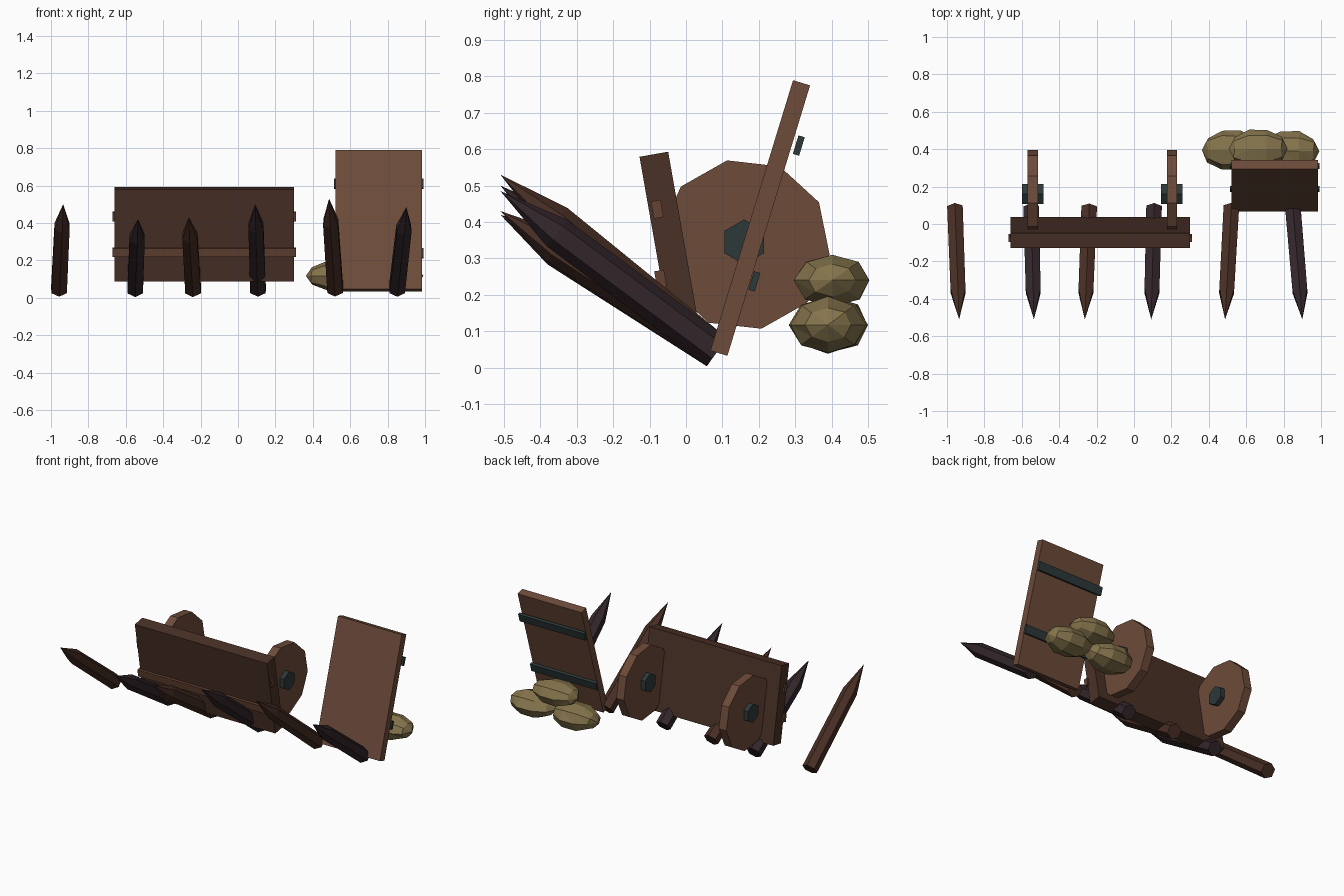
import bpy, bmesh, math, random
from mathutils import Matrix, Vector

if "Cube" in bpy.data.objects:
    bpy.data.objects.remove(bpy.data.objects["Cube"])

random.seed(4)


def material(name, hexcol):
    m = bpy.data.materials.new(name)
    rgb = [int(hexcol[i:i + 2], 16) / 255 for i in (0, 2, 4)]
    lin = [c / 12.92 if c <= 0.04045 else ((c + 0.055) / 1.055) ** 2.4 for c in rgb]
    m.diffuse_color = (*lin, 1)
    m.use_nodes = True
    m.node_tree.nodes["Principled BSDF"].inputs["Base Color"].default_value = m.diffuse_color
    return m


WOOD = material("mid wood", "6d4b3a")
DARK = material("dark wood", "4a3126")
BATTEN = material("batten wood", "634232")
STAKE_A = material("brown stake wood", "482e24")
STAKE_B = material("blackened stake wood", "33262a")
IRON = material("dark iron", "2d3839")
SACK = material("sackcloth", "85744c")


def finish(name, bm, mat):
    bmesh.ops.recalc_face_normals(bm, faces=bm.faces)
    me = bpy.data.meshes.new(name)
    bm.to_mesh(me)
    bm.free()
    me.materials.append(mat)
    ob = bpy.data.objects.new(name, me)
    bpy.context.collection.objects.link(ob)
    return ob


def box(name, centre, size, tilt, mat):
    bm = bmesh.new()
    bmesh.ops.create_cube(bm, size=1, matrix=Matrix.Translation(centre)
                          @ Matrix.Rotation(math.radians(tilt), 4, 'X')
                          @ Matrix.Diagonal((*size, 1)))
    finish(name, bm, mat)


def disc(name, centre, radius, width, sides, phase, mat):
    # prism along x, first corner at 'phase' degrees in the y-z plane
    bm = bmesh.new()
    rings = []
    for x in (-width / 2, width / 2):
        ring = []
        for i in range(sides):
            a = math.radians(phase) + math.tau * i / sides
            ring.append(bm.verts.new(Vector(centre) + Vector(
                (x, radius * math.cos(a), radius * math.sin(a)))))
        bm.faces.new(ring)
        rings.append(ring)
    for i in range(sides):
        j = (i + 1) % sides
        bm.faces.new((rings[0][i], rings[0][j], rings[1][j], rings[1][i]))
    finish(name, bm, mat)


def stake(name, base, tip, mat):
    # six-sided shaft with a sharpened point
    bm = bmesh.new()
    base, tip = Vector(base), Vector(tip)
    d = (tip - base).normalized()
    side = d.cross(Vector((0, 0, 1))).normalized()
    up = side.cross(d)
    rings = []
    for t, r in ((0, 0.048), (0.74, 0.046)):
        c = base.lerp(tip, t)
        rings.append([bm.verts.new(c + r * (up * math.cos(a) + side * math.sin(a)))
                      for a in (math.tau * k / 6 for k in range(6))])
    point = bm.verts.new(tip)
    bm.faces.new(rings[0])
    for i in range(6):
        j = (i + 1) % 6
        bm.faces.new((rings[0][i], rings[0][j], rings[1][j], rings[1][i]))
        bm.faces.new((rings[1][i], rings[1][j], point))
    finish(name, bm, mat)


def sandbag(name, centre, size):
    # coarse sphere with its poles along x, slightly lumpy
    bm = bmesh.new()
    bmesh.ops.create_uvsphere(bm, u_segments=8, v_segments=5, radius=1,
                              matrix=Matrix.Rotation(math.pi / 2, 4, 'Y'))
    bmesh.ops.triangulate(bm, faces=bm.faces)
    for v in bm.verts:
        v.co *= random.uniform(0.95, 1.03)
        v.co = Vector(centre) + Vector([a * b for a, b in zip(v.co, size)])
    finish(name, bm, SACK)


# Tipped cart bed with two battens
box("cart_bed", (-0.18, -0.045, 0.34), (0.96, 0.08, 0.5), 10, DARK)
box("upper_batten", (-0.18, -0.079, 0.435), (0.98, 0.027, 0.048), 10, BATTEN)
box("lower_batten", (-0.18, -0.07, 0.243), (0.98, 0.027, 0.048), 10, BATTEN)

# Wheels and hubs
for label, x in (("left", -0.542), ("right", 0.203)):
    disc(label + "_wheel", (x, 0.16, 0.338), 0.236, 0.055, 10, -6.5, WOOD)
    disc(label + "_hub", (x, 0.16, 0.345), 0.062, 0.115, 6, 30, IRON)

# Sharpened stakes: base x, tip x, tip height
for i, (bx, tx, tz) in enumerate(((-0.957, -0.935, 0.50), (-0.55, -0.535, 0.42),
                                  (-0.24, -0.263, 0.43), (0.107, 0.092, 0.50),
                                  (0.52, 0.487, 0.53), (0.85, 0.9, 0.485))):
    stake("stake_%d" % (i + 1), (bx, 0.083, 0.044), (tx, -0.51, tz),
          STAKE_B if i % 2 else STAKE_A)

# Leaning door with iron straps
box("leaning_door", (0.752, 0.204, 0.411), (0.464, 0.049, 0.777), -17, WOOD)
box("upper_strap", (0.752, 0.31, 0.61), (0.478, 0.018, 0.053), -17, IRON)
box("lower_strap", (0.752, 0.188, 0.237), (0.478, 0.018, 0.053), -17, IRON)

# Sandbag pile
sandbag("left_sandbag", (0.52, 0.395, 0.117), (0.16, 0.113, 0.082))
sandbag("right_sandbag", (0.832, 0.39, 0.117), (0.16, 0.11, 0.082))
sandbag("top_sandbag", (0.662, 0.402, 0.24), (0.158, 0.11, 0.077))
